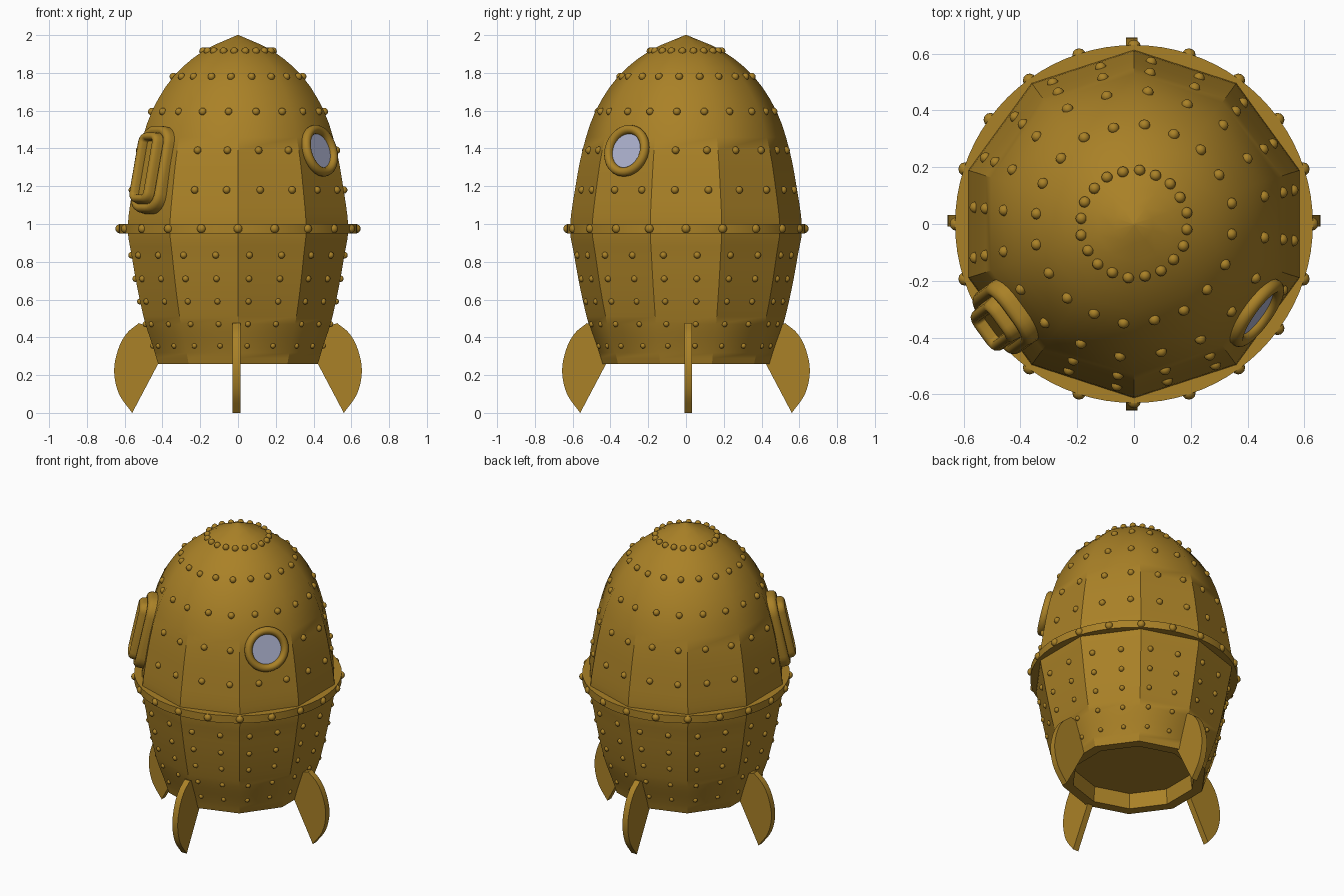
import bpy, bmesh
from math import sin, cos, pi, radians, degrees
from mathutils import Matrix, Vector

if "Cube" in bpy.data.objects:
    bpy.data.objects.remove(bpy.data.objects["Cube"])


def material(name, rgb):
    m = bpy.data.materials.new(name)
    m.use_nodes = True
    m.diffuse_color = (*rgb, 1)
    m.node_tree.nodes["Principled BSDF"].inputs["Base Color"].default_value = (*rgb, 1)
    return m


BRASS = material("brass", (0.40, 0.22, 0.02))
GLASS = material("pale glass", (0.43, 0.46, 0.64))


def finish(name, bm, mat, angle=35.0):
    bmesh.ops.recalc_face_normals(bm, faces=bm.faces)
    me = bpy.data.meshes.new(name)
    bm.to_mesh(me)
    bm.free()
    me.materials.append(mat)
    ob = bpy.data.objects.new(name, me)
    bpy.context.collection.objects.link(ob)
    bpy.ops.object.select_all(action='DESELECT')
    ob.select_set(True)
    bpy.context.view_layer.objects.active = ob
    bpy.ops.object.shade_smooth_by_angle(angle=radians(angle))
    return ob


def skin(bm, loops, closed=False):
    """Bridge equal-sized loops of points; cap both ends unless closed."""
    rows = [[bm.verts.new(p) for p in loop] for loop in loops]
    pairs = list(zip(rows, rows[1:])) + ([(rows[-1], rows[0])] if closed else [])
    n = len(rows[0])
    for a, b in pairs:
        for i in range(n):
            j = (i + 1) % n
            bm.faces.new((a[i], a[j], b[j], b[i]))
    if not closed:
        bm.faces.new(rows[0])
        bm.faces.new(rows[-1])


def circle(r, z, sides):
    return [(r * cos(t), r * sin(t), z) for t in
            (pi / 2 + 2 * pi * i / sides for i in range(sides))]


# Hull profile (radius, height), smoothed with a Catmull-Rom curve
KEYS = [(.445, .26), (.473, .35), (.515, .47), (.545, .59), (.57, .71), (.592, .835),
        (.614, .98), (.588, 1.18), (.548, 1.39), (.48, 1.595), (.36, 1.78),
        (.195, 1.915), (0.004, 2.0)]


def smooth(keys, steps):
    pts = [Vector(k) for k in keys]
    pts = [2 * pts[0] - pts[1]] + pts + [2 * pts[-1] - pts[-2]]
    out = []
    for a, b, c, d in zip(pts, pts[1:], pts[2:], pts[3:]):
        for s in range(steps):
            t = s / steps
            out.append(.5 * (2 * b + (c - a) * t + (2 * a - 5 * b + 4 * c - d) * t * t
                             + (3 * b - a - 3 * c + d) * t ** 3))
    return out + [pts[-2]]


PROFILE = smooth(KEYS, 3)


def radius_at(z):
    for a, b in zip(PROFILE, PROFILE[1:]):
        if a.y <= z <= b.y:
            return a.x + (b.x - a.x) * (z - a.y) / (b.y - a.y)
    return PROFILE[-1].x


def surface_frame(azimuth, z, tilt):
    """Matrix on a hull panel: X sideways, Y up the hull, Z outward."""
    a, t = radians(azimuth), radians(tilt)
    n = Vector((cos(a) * cos(t), sin(a) * cos(t), sin(t)))
    side = Vector((-sin(a), cos(a), 0))
    r = radius_at(z) * cos(pi / 10)
    m = Matrix((side, n.cross(side), n)).transposed().to_4x4()
    m.translation = (r * cos(a), r * sin(a), z)
    return m


# Ten-sided hull with a recessed base
bm = bmesh.new()
recess = [(.37, .36), (.38, .26)]
skin(bm, [circle(r, z, 10) for r, z in recess + [tuple(p) for p in PROFILE]])
finish("hull", bm, BRASS, 34.5)

# Round belt
bm = bmesh.new()
skin(bm, [circle(r, z, 80) for r, z in
          [(.57, .95), (.63, .95), (.63, 1.0), (.57, 1.0)]], closed=True)
finish("belt", bm, BRASS)

# Rivets
def add_rivet(bm, r, azimuth, z, size):
    a = radians(azimuth)
    bmesh.ops.create_uvsphere(bm, u_segments=12, v_segments=8, radius=size,
                              matrix=Matrix.Translation((r * cos(a), r * sin(a), z)))


def covered(azimuth, z):
    """True under the porthole or the hatch."""
    near = lambda c: abs((azimuth - c + 180) % 360 - 180) < 14
    return (near(-36) and abs(z - 1.39) < .1) or (near(-144) and 1.05 < z < 1.52)


bm = bmesh.new()
upper = [(z, 12, .02) for z in (1.18, 1.39, 1.595, 1.78, 1.915)]
lower = [(.835, 6, .018), (.71, 6, .017), (.59, 6, .016), (.47, 6, .015), (.355, 6, .014)]
for z, start, size in upper + lower:
    for k in range(20):
        az = start + 18 * k
        off = radians((az + 18) % 36 - 18)
        if not covered(az, z):
            add_rivet(bm, radius_at(z) * cos(pi / 10) / cos(off), az, z, size)
finish("hull_rivets", bm, BRASS, 60)

bm = bmesh.new()
for k in range(20):
    add_rivet(bm, .625, 18 * k, .975, .024)
finish("belt_rivets", bm, BRASS, 60)

# Four curved fins
OUTER = smooth([(.525, .475), (.59, .42), (.635, .335), (.656, .22), (.63, .1), (.56, 0)], 4)
outline = [tuple(p) for p in OUTER] + [(.42, .265), (.41, .3), (.42, .44)]
for i, name in enumerate(("left", "back", "right", "front")):
    bm = bmesh.new()
    skin(bm, [[(x, y, z) for x, z in outline] for y in (-.02, .02)])
    shift = Matrix.Translation((0, .012, 0) if i % 2 == 0 else (-.008, 0, 0))
    bm.transform(shift @ Matrix.Rotation(i * pi / 2, 4, 'Z'))
    finish(name + "_fin", bm, BRASS)

# Porthole ring and glass
frame = surface_frame(-36, 1.385, 14)
bm = bmesh.new()
rings = [[((.116 + .024 * cos(v)) * cos(u), (.116 + .024 * cos(v)) * sin(u), .012 + .026 * sin(v))
          for u in (2 * pi * i / 40 for i in range(40))]
         for v in (2 * pi * j / 14 for j in range(14))]
skin(bm, rings, closed=True)
bm.transform(frame)
finish("porthole_ring", bm, BRASS, 60)

bm = bmesh.new()
skin(bm, [circle(.1, z, 40) for z in (.004, .012)])
bm.transform(frame)
finish("porthole_glass", bm, GLASS)


# Hatch: stepped rounded rectangle with a sunken middle
def rounded_rect(w, h, r, z, steps=6):
    pts = []
    for q, (sx, sy) in enumerate([(1, 1), (-1, 1), (-1, -1), (1, -1)]):
        for s in range(steps + 1):
            t = (q + s / steps) * pi / 2
            pts.append((sx * (w - r) + r * cos(t), sy * (h - r) + r * sin(t), z))
    return pts


STEPS = [(0, -.03), (0, .022), (.005, .038), (.016, .048), (.03, .05), (.042, .042),
         (.045, .06), (.047, .075), (.055, .087), (.066, .092), (.078, .088),
         (.086, .077), (.088, .05)]
bm = bmesh.new()
skin(bm, [rounded_rect(.13 - e, .235 - e, .1 - e, d) for e, d in STEPS])
bm.transform(surface_frame(-144, 1.285, 12))
finish("hatch", bm, BRASS, 50)
